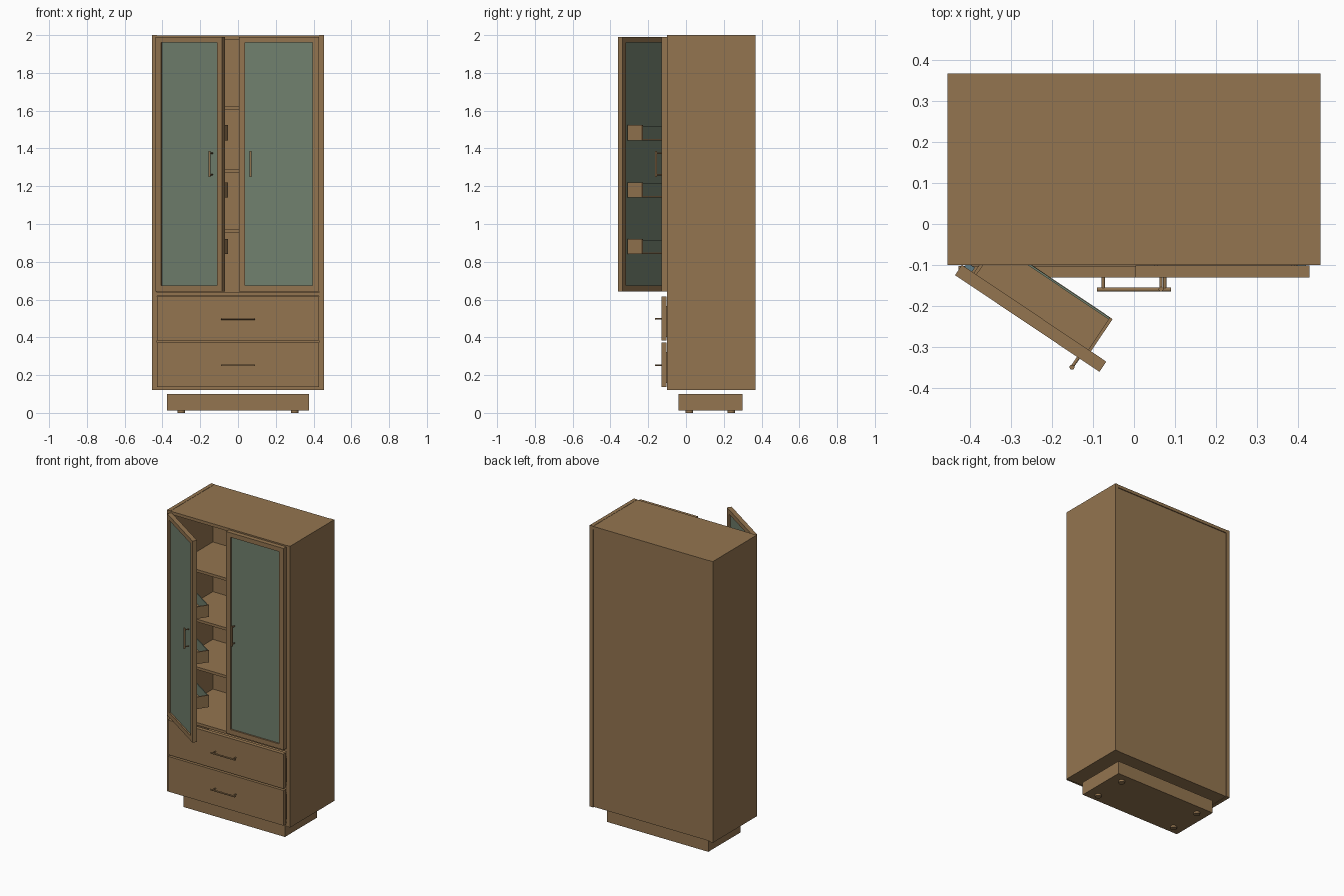
import bpy, bmesh, math
from mathutils import Matrix, Vector

if "Cube" in bpy.data.objects:
    bpy.data.objects.remove(bpy.data.objects["Cube"])


def material(name, col):
    m = bpy.data.materials.new(name)
    m.diffuse_color = (*col, 1)
    m.use_nodes = True
    m.node_tree.nodes["Principled BSDF"].inputs["Base Color"].default_value = m.diffuse_color
    return m


WOOD = material("oak wood", (0.295, 0.178, 0.08))
GLASS = material("tinted glass", (0.167, 0.218, 0.158))
STEEL = material("hinge steel", (0.12, 0.2, 0.23))
I = Matrix.Identity(4)


def finish(bm, name, mat, M=I, smooth=False):
    bmesh.ops.recalc_face_normals(bm, faces=bm.faces)
    bm.transform(M)
    me = bpy.data.meshes.new(name)
    bm.to_mesh(me)
    bm.free()
    me.materials.append(mat)
    ob = bpy.data.objects.new(name, me)
    bpy.context.collection.objects.link(ob)
    if smooth:
        bpy.ops.object.select_all(action='DESELECT')
        ob.select_set(True)
        bpy.context.view_layer.objects.active = ob
        bpy.ops.object.shade_smooth_by_angle(angle=math.radians(40))
    return ob


def add_box(bm, x0, x1, y0, y1, z0, z1):
    T = Matrix.Translation(((x0 + x1) / 2, (y0 + y1) / 2, (z0 + z1) / 2))
    S = Matrix.Diagonal((abs(x1 - x0), abs(y1 - y0), abs(z1 - z0), 1))
    bmesh.ops.create_cube(bm, size=1, matrix=T @ S)


def boxes(name, mat, specs, M=I):
    bm = bmesh.new()
    for s in specs:
        add_box(bm, *s)
    return finish(bm, name, mat, M)


def add_rod(bm, a, b, r, n=16):
    a, b = Vector(a), Vector(b)
    rot = (b - a).to_track_quat('Z', 'Y').to_matrix().to_4x4()
    bmesh.ops.create_cone(bm, cap_ends=True, segments=n, radius1=r, radius2=r,
                          depth=(b - a).length,
                          matrix=Matrix.Translation((a + b) / 2) @ rot)


def rods(name, mat, specs, M=I):
    bm = bmesh.new()
    for a, b, r in specs:
        add_rod(bm, a, b, r)
    return finish(bm, name, mat, M, True)


# cabinet carcass
YF, YB = -0.10, 0.367
for s, side in ((-1, "left"), (1, "right")):
    boxes(side + "_side_panel", WOOD, [(s * 0.43, s * 0.455, YF, YB, 0.12, 2.0)])
boxes("top_panel", WOOD, [(-0.43, 0.43, YF, YB, 1.978, 1.9985)])
boxes("bottom_panel", WOOD, [(-0.43, 0.43, YF, YB - 0.006, 0.122, 0.14)])
boxes("back_panel", WOOD, [(-0.43, 0.43, YB - 0.018, YB - 0.006, 0.14, 1.978)])
boxes("drawer_divider", WOOD, [(-0.43, 0.43, YF, YB - 0.018, 0.62, 0.638)])

# shelves
for i, z in enumerate((0.952, 1.271, 1.603)):
    boxes(f"shelf_{i + 1}", WOOD, [(-0.43, 0.43, -0.03, YB - 0.018, z, z + 0.018)])

# plinth and feet
boxes("plinth", WOOD, [(-0.375, 0.375, -0.04, 0.30, 0.013, 0.10)])
rods("plinth_feet", WOOD, [((x, y, 0), (x, y, 0.014), 0.02)
                           for x in (-0.30, 0.30) for y in (0.018, 0.24)])

# drawers with boxes behind the fronts
for name, z0, z1, hz in (("lower", 0.137, 0.372, 0.252), ("upper", 0.383, 0.615, 0.498)):
    boxes(name + "_drawer_front", WOOD, [(-0.428, 0.428, -0.13, -0.103, z0, z1)])
    b, t = z0 + 0.02, z1 - 0.05
    boxes(name + "_drawer_box", WOOD, [
        (-0.41, -0.395, -0.104, 0.32, b, t), (0.395, 0.41, -0.104, 0.32, b, t),
        (-0.395, 0.395, 0.305, 0.32, b, t), (-0.395, 0.395, -0.104, 0.305, b, b + 0.01)])
    rods(name + "_drawer_handle", WOOD,
         [((-0.09, -0.16, hz), (0.09, -0.16, hz), 0.005)] +
         [((x, -0.129, hz), (x, -0.16, hz), 0.004) for x in (-0.075, 0.075)])

# doors: local x runs from the hinge, local -y is the outside
W, T, Z0, Z1 = 0.424, 0.03, 0.643, 1.99


def door(side, M):
    boxes(side + "_door_frame", WOOD, [
        (0, 0.034, -T, 0, Z0, Z1), (W - 0.033, W, -T, 0, Z0, Z1),
        (0.034, W - 0.033, -T, 0, Z0, 0.675), (0.034, W - 0.033, -T, 0, 1.96, Z1)], M)
    boxes(side + "_door_glass", GLASS, [(0.034, W - 0.033, -0.02, -0.01, 0.675, 1.96)], M)
    hx = W - 0.062
    rods(side + "_door_handle", WOOD,
         [((hx, -T - 0.028, 1.25), (hx, -T - 0.028, 1.387), 0.006)] +
         [((hx, -T + 0.001, z), (hx, -T - 0.028, z), 0.004) for z in (1.262, 1.375)], M)
    # racks on the inside of the door
    a, b, d = 0.035, W - 0.045, 0.095
    for i, z in enumerate((0.84, 1.14, 1.443)):
        boxes(f"{side}_door_rack_{i + 1}", WOOD, [
            (a, b, 0, d, z, z + 0.008),
            (a, a + 0.008, 0, d, z + 0.008, z + 0.08),
            (b - 0.008, b, 0, d, z + 0.008, z + 0.08)], M)
        boxes(f"{side}_rack_glass_{i + 1}", GLASS,
              [(a + 0.008, b - 0.008, d - 0.006, d - 0.001, z + 0.008, z + 0.076)], M)
    # hinges
    boxes(side + "_door_hinges", STEEL,
          [(0.008, 0.03, 0, 0.012, z, z + 0.04) for z in (0.74, 1.3, 1.85)], M)


door("left", Matrix.Translation((-0.42, YF, 0)) @ Matrix.Rotation(math.radians(-33.8), 4, 'Z'))
door("right", Matrix.Translation((0.428, YF - 0.001, 0)) @ Matrix.Diagonal((-1, 1, 1, 1)))

# mirrored parts need their normals turned outward again
for ob in bpy.data.objects:
    if ob.name.startswith("right_door") or ob.name.startswith("right_rack"):
        ob.data.flip_normals()
